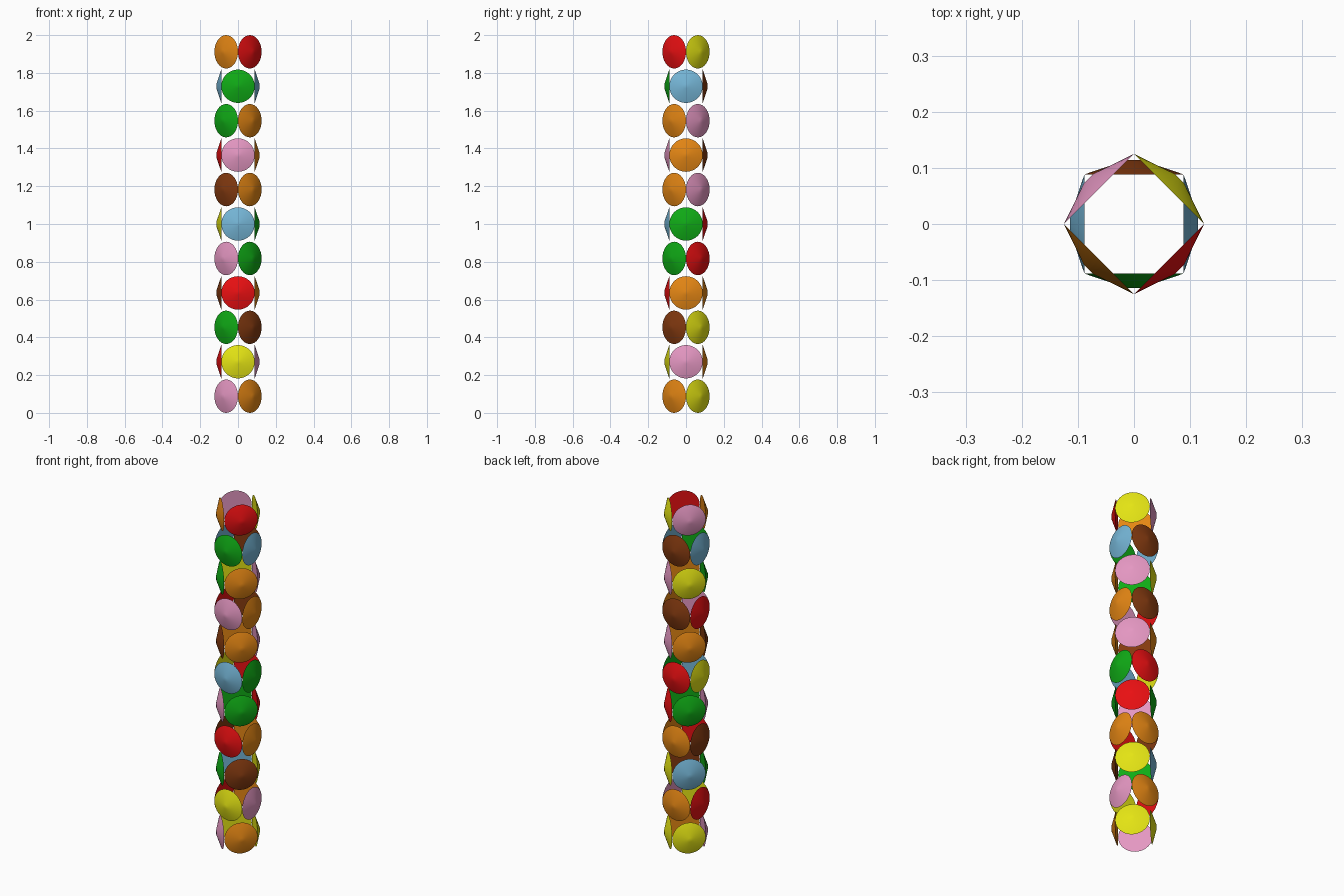
import bpy, bmesh, math
from mathutils import Matrix

if "Cube" in bpy.data.objects:
    bpy.data.objects.remove(bpy.data.objects["Cube"])

R = 0.0884        # disc radius, also distance of the flat backs from the axis
BULGE = 0.026     # height of the shallow cone
TIP = 0.012       # radius of the blunt tip
STEP = (2 - 2 * R) / 10

COLOURS = {
    "o": ("orange", (0.78, 0.24, 0.007)), "r": ("red", (0.82, 0.005, 0.006)),
    "g": ("green", (0.005, 0.41, 0.008)), "s": ("sky", (0.18, 0.47, 0.68)),
    "p": ("pink", (0.78, 0.31, 0.54)), "b": ("brown", (0.23, 0.042, 0.005)),
    "y": ("yellow", (0.78, 0.78, 0.007)),
}
mats = {}
for key, (name, rgb) in COLOURS.items():
    mats[key] = bpy.data.materials.new(name)
    mats[key].diffuse_color = (*rgb, 1)

# Rings from the bottom up; letters run counter-clockwise from the front
# (diagonal rings start at front left)
RINGS = ["poyy", "ypor", "gbys", "roob", "pgrg", "sgry",
         "bopo", "pobr", "gopy", "gsbs", "oryp"]


def disc(name, key, angle, z):
    """Shallow cone button with a flat back, facing outwards at the angle."""
    bm = bmesh.new()
    bmesh.ops.create_cone(bm, cap_ends=True, segments=32, radius1=R,
                          radius2=TIP, depth=BULGE,
                          matrix=Matrix.Translation((0, 0, BULGE / 2)))
    place = (Matrix.Translation((0, 0, z)) @ Matrix.Rotation(angle, 4, "Z")
             @ Matrix.Translation((R, 0, 0)) @ Matrix.Rotation(math.pi / 2, 4, "Y"))
    bm.transform(place)
    mesh = bpy.data.meshes.new(name)
    bm.to_mesh(mesh)
    bm.free()
    mesh.materials.append(mats[key])
    ob = bpy.data.objects.new(name, mesh)
    bpy.context.collection.objects.link(ob)
    ob.select_set(True)
    bpy.context.view_layer.objects.active = ob


# Stack of rings, every second one turned by an eighth
for level, keys in enumerate(RINGS):
    start = -135 if level % 2 == 0 else -90
    for i, key in enumerate(keys):
        disc(f"disc_ring{level + 1}_{i + 1}", key,
             math.radians(start + 90 * i), R + level * STEP)

bpy.ops.object.shade_smooth_by_angle(angle=math.radians(30))

for m in bpy.data.materials:
    if m.users and not m.is_grease_pencil:
        m.use_nodes = True
        m.node_tree.nodes["Principled BSDF"].inputs["Base Color"].default_value = m.diffuse_color
